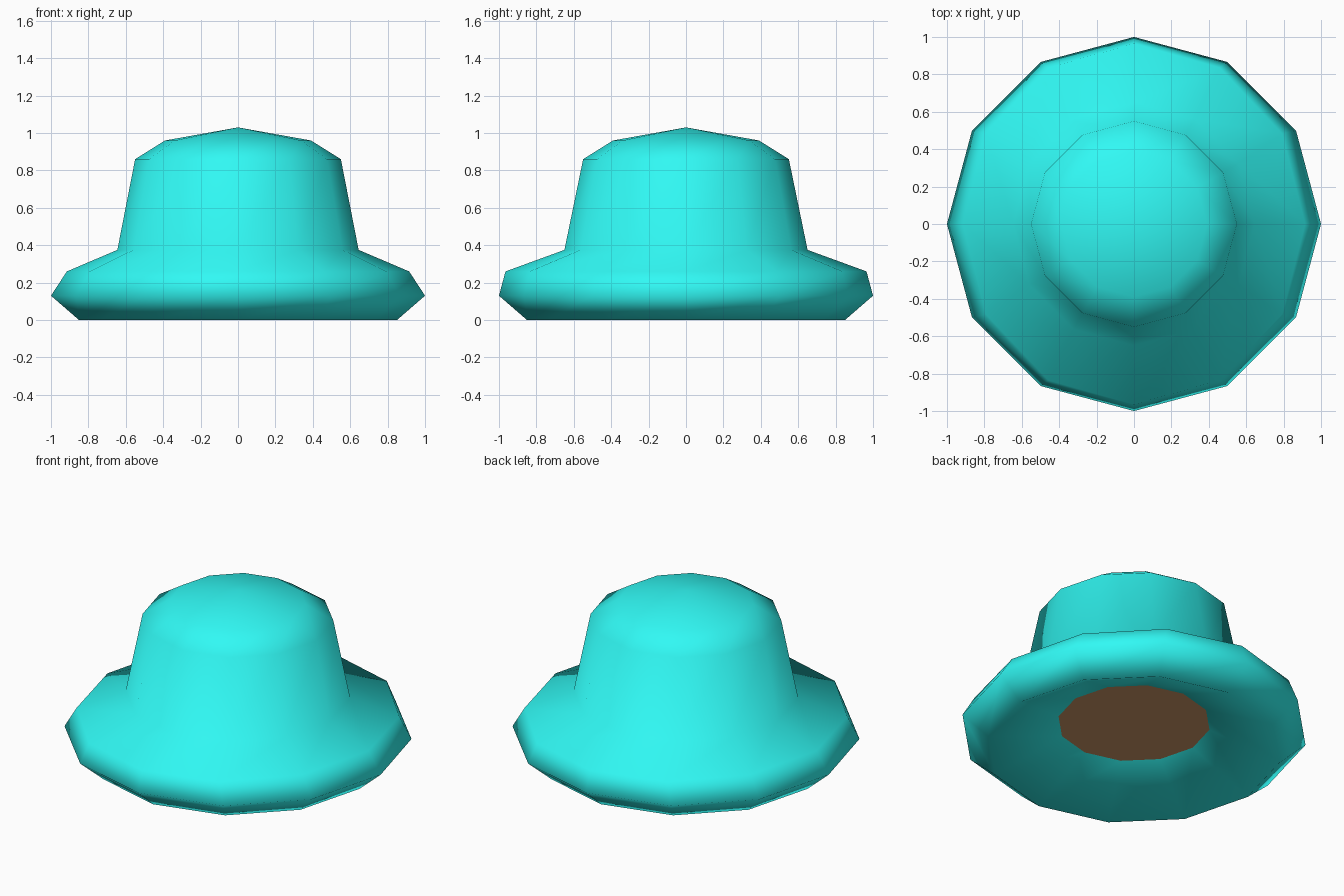
import bpy, bmesh, math

if "Cube" in bpy.data.objects:
    bpy.data.objects.remove(bpy.data.objects["Cube"])

SIDES = 12


def material(name, rgb):
    m = bpy.data.materials.new(name)
    m.diffuse_color = (*rgb, 1)
    m.use_nodes = True
    m.node_tree.nodes["Principled BSDF"].inputs["Base Color"].default_value = m.diffuse_color
    return m


def ring(bm, rx, ry, z):
    return [bm.verts.new((rx * math.cos(a), ry * math.sin(a), z))
            for a in (2 * math.pi * i / SIDES for i in range(SIDES))]


def finish(bm, name, mat, smooth):
    for f in bm.faces:
        f.smooth = smooth
    mesh = bpy.data.meshes.new(name)
    bm.to_mesh(mesh)
    bm.free()
    mesh.materials.append(mat)
    obj = bpy.data.objects.new(name, mesh)
    bpy.context.collection.objects.link(obj)
    return obj


# Felt hat: recessed underside, rolled brim, tapered crown (rx, ry, z)
profile = [(0.44, 0.44, 0.175), (0.85, 0.85, 0.0), (1.0, 1.0, 0.13),
           (0.915, 0.965, 0.26), (0.645, 0.65, 0.375),
           (0.55, 0.55, 0.86), (0.39, 0.39, 0.96)]
bm = bmesh.new()
rings = [ring(bm, *p) for p in profile]
for low, high in zip(rings, rings[1:]):
    for i in range(SIDES):
        j = (i + 1) % SIDES
        bm.faces.new((low[i], low[j], high[j], high[i]))

# Shallow pointed top of the crown
tip = bm.verts.new((0, 0, 1.03))
for i in range(SIDES):
    bm.faces.new((rings[-1][i], rings[-1][(i + 1) % SIDES], tip))
finish(bm, "felt_hat", material("turquoise_felt", (0.03, 0.95, 0.91)), True)

# Brown disc closing the head opening, facing down
bm = bmesh.new()
bm.faces.new(list(reversed(ring(bm, *profile[0]))))
finish(bm, "head_opening", material("brown_lining", (0.62, 0.32, 0.14)), False)
